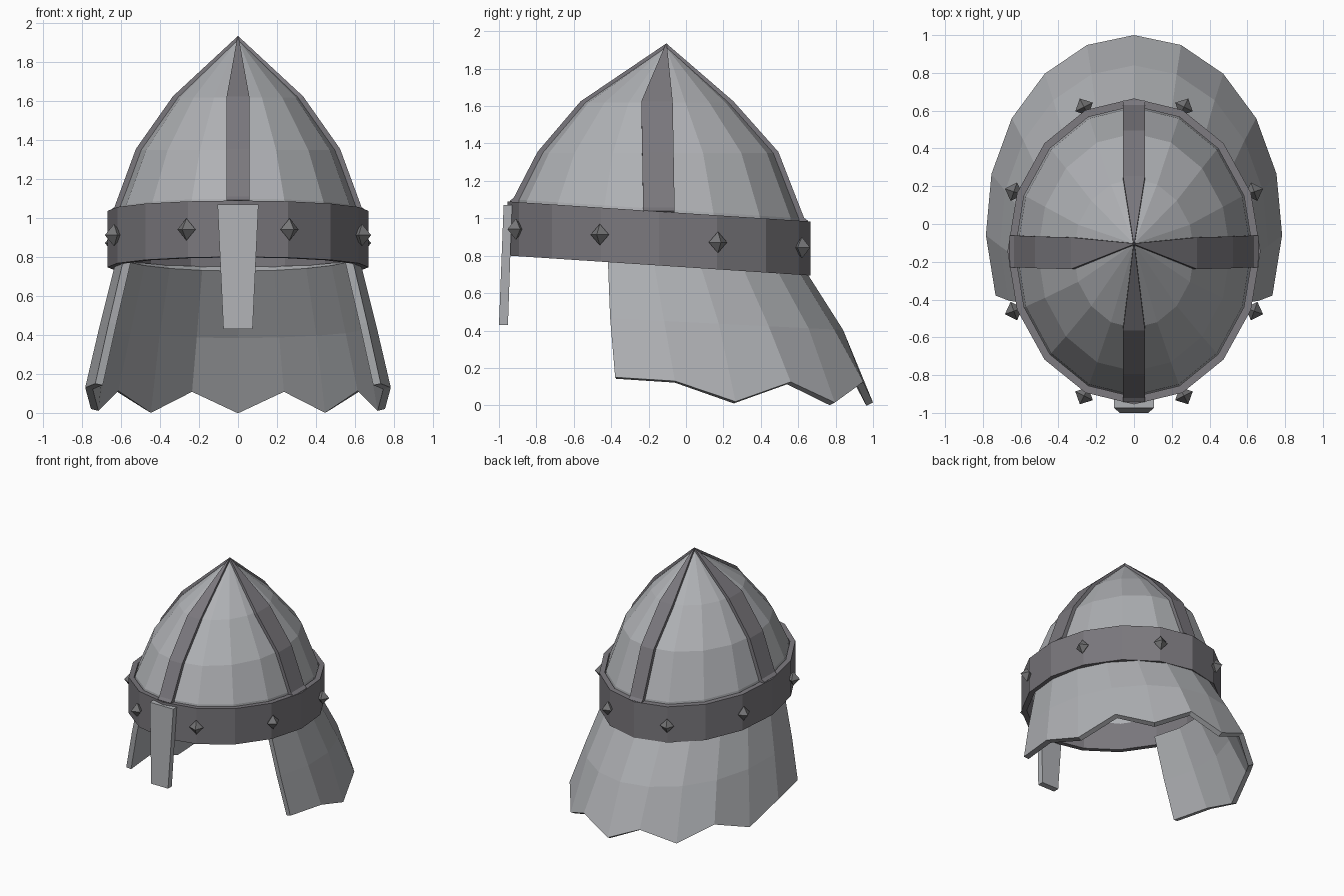
import bpy, bmesh, math
from mathutils import Vector

cube = bpy.data.objects.get("Cube")
if cube:
    bpy.data.objects.remove(cube)

SIDES = 16
CY = -0.145          # centre of the head ellipse
SLOPE = -0.066       # the rim sinks toward the back
BAND_X, BAND_Y = 0.67, 0.81


def material(name, colour):
    m = bpy.data.materials.new(name)
    m.use_nodes = True
    m.diffuse_color = (*colour, 1)
    m.node_tree.nodes["Principled BSDF"].inputs["Base Color"].default_value = (*colour, 1)
    return m


steel = material("light steel", (0.43, 0.44, 0.46))
iron = material("dark iron", (0.195, 0.187, 0.205))
stud_metal = material("stud iron", (0.18, 0.18, 0.185))


def make_object(name, bm, mat):
    mesh = bpy.data.meshes.new(name)
    bm.to_mesh(mesh)
    bm.free()
    mesh.materials.append(mat)
    obj = bpy.data.objects.new(name, mesh)
    bpy.context.collection.objects.link(obj)
    return obj


def loft(name, rows, mat, closed=False, thickness=0):
    """Skin rows of points listed from top to bottom, facing outward."""
    bm = bmesh.new()
    grid = [[bm.verts.new(p) for p in row] for row in rows]
    n = len(rows[0])
    for upper, lower in zip(grid, grid[1:]):
        for k in range(n if closed else n - 1):
            j = (k + 1) % n
            bm.faces.new((upper[k], upper[j], lower[j], lower[k]))
    bmesh.ops.remove_doubles(bm, verts=bm.verts, dist=0.0005)
    obj = make_object(name, bm, mat)
    if thickness:
        mod = obj.modifiers.new("thickness", 'SOLIDIFY')
        mod.thickness = thickness
        mod.offset = -1
    return obj


def ring(rx, ry, cy, z, tilt=0.0, sides=SIDES):
    """Elliptical ring starting at the back, tilted along y."""
    pts = []
    for k in range(sides):
        a = math.tau * k / sides
        y = cy + ry * math.cos(a)
        pts.append((rx * math.sin(a), y, z + tilt * y))
    return pts


# Dome: faceted pointed shell reaching down inside the band
loft("dome", [
    ring(0, 0, -0.105, 1.915),
    ring(0.32, 0.395, -0.155, 1.62),
    ring(0.51, 0.63, -0.15, 1.35),
    ring(0.62, 0.762, CY, 1.04, SLOPE),
    ring(0.645, 0.785, CY, 0.82, SLOPE)], steel, closed=True)

# Band: tilted hoop with real thickness
outer = (BAND_X, BAND_Y, CY)
inner = (0.63, 0.77, CY)
TOP, BOTTOM = 1.027, 0.738
loft("band", [
    ring(*outer, TOP, SLOPE), ring(*outer, BOTTOM, SLOPE),
    ring(*inner, BOTTOM, SLOPE), ring(*inner, TOP, SLOPE),
    ring(*outer, TOP, SLOPE)], iron, closed=True)

# Four straps running from the tip to the band
LIFT = 0.014
for name, dx, dy, half in (("front", 0, -1, 0.058), ("back", 0, 1, 0.058),
                           ("left", 1, 0, 0.084), ("right", -1, 0, 0.084)):
    d, side = Vector((dx, dy, 0)), Vector((-dy, dx, 0))
    along_x = abs(dx)
    edge_y = CY + dy * BAND_Y
    rim = TOP + SLOPE * edge_y
    rows = []
    for rx, ry, cy, z, w in (
            (0.0, 0.0, -0.105, 1.935, 0.002),
            (0.32 + LIFT, 0.395 + LIFT, -0.155, 1.625, half),
            (0.51 + LIFT, 0.63 + LIFT, -0.15, 1.355, half),
            (0.62 + LIFT, 0.762 + LIFT, CY, rim + 0.02, half),
            (BAND_X - 0.012, BAND_Y - 0.012, CY, rim + 0.003, half)):
        centre = Vector((0, cy, z)) + d * (rx if along_x else ry)
        rows.append([centre + side * w, centre - side * w])
    loft(name + "_strap", rows, iron, thickness=0.035)

# Neck guard: flared curtain open at the face, with a zigzag hem
STEP = math.radians(18.5)
HALF_COLUMNS = 6
hem = (0.015, 0.125, 0.015, 0.125, 0.02, 0.13, 0.15)
columns = range(-HALF_COLUMNS, HALF_COLUMNS + 1)


def guard_row(rx, ry, cy, z, tilt):
    pts = []
    for k in columns:
        y = cy + ry * math.cos(k * STEP)
        pts.append((rx * math.sin(k * STEP), y,
                    hem[abs(k)] if z is None else z + tilt * y))
    return pts


loft("neck_guard", [
    guard_row(0.622, 0.765, CY, 0.79, SLOPE),
    guard_row(0.71, 0.917, -0.077, 0.445, -0.05),
    guard_row(0.785, 1.015, -0.015, None, 0)], steel, thickness=0.04)

# Nose guard: tapering plate on the front of the band
bm = bmesh.new()
bmesh.ops.create_cube(bm, size=2)
for v in bm.verts:
    top, front = v.co.z > 0, v.co.y < 0
    v.co.x *= 0.105 if top else 0.075
    if top:
        v.co.y = -0.975 if front else -0.93
    else:
        v.co.y = -1.0 if front else -0.952
    v.co.z = 1.07 if top else 0.43
make_object("nose_guard", bm, steel)

# Studs: diamond points on every other corner of the band
for i in range(8):
    a = math.tau * (2 * i + 1) / SIDES
    corner = Vector((BAND_X * math.sin(a), CY + BAND_Y * math.cos(a), 0))
    normal = Vector((math.sin(a) / BAND_X, math.cos(a) / BAND_Y, 0)).normalized()
    stud = loft(f"stud_{i + 1}", [
        ring(0, 0, 0, 0.057, sides=4),
        ring(0.052, 0.05, 0, 0, sides=4),
        ring(0, 0, 0, -0.057, sides=4)], stud_metal, closed=True)
    corner.z = (TOP + BOTTOM) / 2 + SLOPE * corner.y
    stud.location = corner + normal * 0.018
    stud.rotation_euler.z = math.atan2(-normal.x, normal.y)
